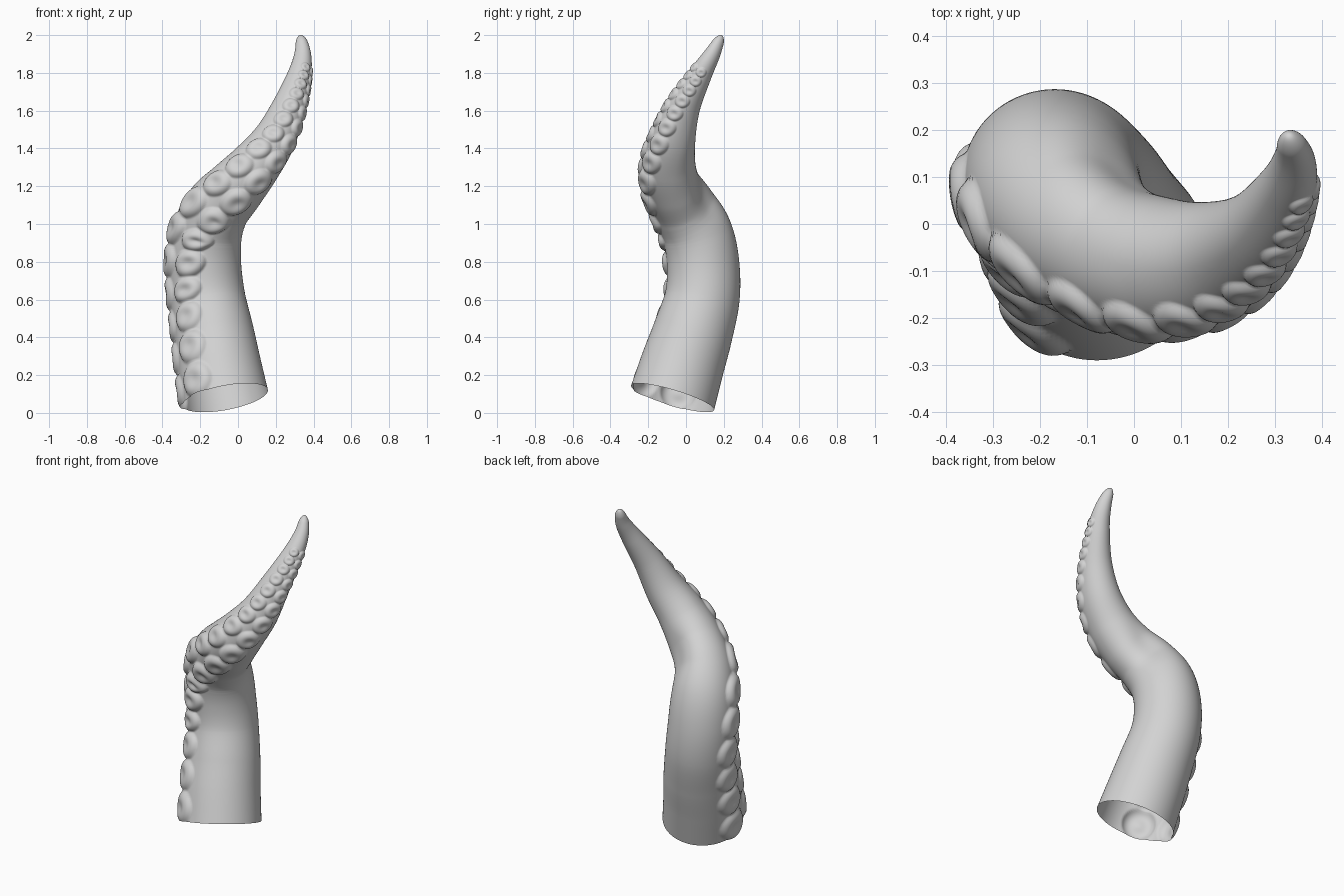
import bpy, bmesh, math
from mathutils import Vector

if "Cube" in bpy.data.objects:
    bpy.data.objects.remove(bpy.data.objects["Cube"])

# Spine stations: centre x, y, z, body radius, then x, y of the sucker side
SPINE = [
    (-.067, -.071, .080, .229, -.92, -.39),
    (-.099, -.020, .250, .221, -.92, -.39),
    (-.127, .035, .420, .211, -.92, -.39),
    (-.160, .086, .610, .198, -.89, -.45),
    (-.175, .090, .790, .192, -.81, -.58),
    (-.162, .062, .950, .186, -.70, -.71),
    (-.111, .000, 1.080, .174, -.42, -.90),
    (-.015, -.058, 1.190, .157, -.15, -1.0),
    (.090, -.082, 1.310, .136, .10, -1.0),
    (.191, -.062, 1.450, .113, .35, -.92),
    (.266, -.010, 1.620, .086, .62, -.78),
    (.322, .077, 1.790, .060, .80, -.60),
    (.340, .140, 1.900, .042, .85, -.52),
    (.330, .190, 2.000, .022, .85, -.52),
]
SIDES = 160
ROW_ANGLE = 0.49          # each sucker row's angle from the middle line
TIP = 0.045               # length of the rounded tip
BEND = 1.12               # distance along the spine of the sharp bend


def catmull(p0, p1, p2, p3, t):
    return [.5 * (2 * b + (c - a) * t + (2 * a - 5 * b + 4 * c - d) * t * t
                  + (3 * b - a - 3 * c + d) * t ** 3)
            for a, b, c, d in zip(p0, p1, p2, p3)]


def ghost(a, b):
    return tuple(2 * i - j for i, j in zip(a, b))


def blend(s, start, width):
    t = min(max((s - start) / width, 0), 1)
    return t * t * (3 - 2 * t)


# Fine samples along the smooth spine, with the distance travelled
pts = [ghost(SPINE[0], SPINE[1])] + SPINE + [ghost(SPINE[-1], SPINE[-2])]
fine = []
for k in range(len(SPINE) - 1):
    fine += [catmull(*pts[k:k + 4], j / 60) for j in range(60)]
fine.append(list(SPINE[-1]))
dist = [0.0]
for a, b in zip(fine, fine[1:]):
    dist.append(dist[-1] + (Vector(b[:3]) - Vector(a[:3])).length)
LENGTH = dist[-1]


def sample(s):
    """Centre, tangent, radius and sucker direction at distance s."""
    i = 0
    while i < len(dist) - 2 and dist[i + 1] < s:
        i += 1
    f = (s - dist[i]) / (dist[i + 1] - dist[i])
    v = [a + (b - a) * f for a, b in zip(fine[i], fine[i + 1])]
    lo, hi = max(i - 8, 0), min(i + 9, len(fine) - 1)
    tan = (Vector(fine[hi][:3]) - Vector(fine[lo][:3])).normalized()
    out = Vector((v[4], v[5], 0))
    out = (out - tan * out.dot(tan)).normalized()
    return Vector(v[:3]), tan, v[3], out


# Sucker pairs shrink and crowd together toward the tip, and stand taller higher up
suckers = []
s = 0.077
while s < LENGTH - 0.17:
    r = sample(s)[2]
    upper = blend(s, .3, .6)
    suckers.append((s, r * (.43 + .03 * upper), r * (.44 + .04 * upper),
                    r * (.135 + .055 * upper)))
    s += r * 0.81


def bump(s, angle, r):
    """Height of the domed, dimpled suckers above the body."""
    best = 0.0
    for cs, along, across, height in suckers:
        if abs(s - cs) >= along:
            continue
        for side in (-ROW_ANGLE, ROW_ANGLE):
            q = math.hypot((s - cs) / along, r * (angle - side) / across)
            if q < 1:
                dome = 1 - q ** 3.5 - .5 * math.exp(-(q / .42) ** 2)
                best = max(best, height * dome)
    return best


def section(s, angle):
    """Body outline factor: flattened behind the bend, fuller under the upper suckers."""
    c = math.cos(angle)
    if c < 0:
        return 1 - .21 * math.exp(-((s - BEND) / .18) ** 2) * c ** 4
    return 1 + .13 * blend(s, BEND, .25) * c * c


# Tentacle: open tube swept along the spine, raised into suckers
bm = bmesh.new()
rings = []
s = 0.0
while s < LENGTH - 0.0005:
    c, tan, r, out = sample(s)
    side = tan.cross(out)
    left = LENGTH - s
    body = r
    if left < TIP:
        body = r * math.sqrt(1 - (1 - left / TIP) ** 2)
    ring = []
    for j in range(SIDES):
        a = 2 * math.pi * j / SIDES
        if a > math.pi:
            a -= 2 * math.pi
        h = body * section(s, a) + (bump(s, a, r) if abs(a) < 1.1 else 0)
        ring.append(bm.verts.new(c + (out * math.cos(a) + side * math.sin(a)) * h))
    rings.append(ring)
    s += max(.045 * r, .0025)
for low, high in zip(rings, rings[1:]):
    for j in range(SIDES):
        k = (j + 1) % SIDES
        bm.faces.new((low[j], low[k], high[k], high[j]))
end = bm.verts.new(sample(LENGTH)[0])
for j in range(SIDES):
    bm.faces.new((rings[-1][j], rings[-1][(j + 1) % SIDES], end))
for f in bm.faces:
    f.smooth = True

mesh = bpy.data.meshes.new("tentacle")
bm.to_mesh(mesh)
bm.free()
grey = bpy.data.materials.new("light grey")
grey.diffuse_color = (.65, .65, .65, 1)
grey.use_nodes = True
grey.node_tree.nodes["Principled BSDF"].inputs["Base Color"].default_value = grey.diffuse_color
mesh.materials.append(grey)
tentacle = bpy.data.objects.new("tentacle", mesh)
bpy.context.collection.objects.link(tentacle)
